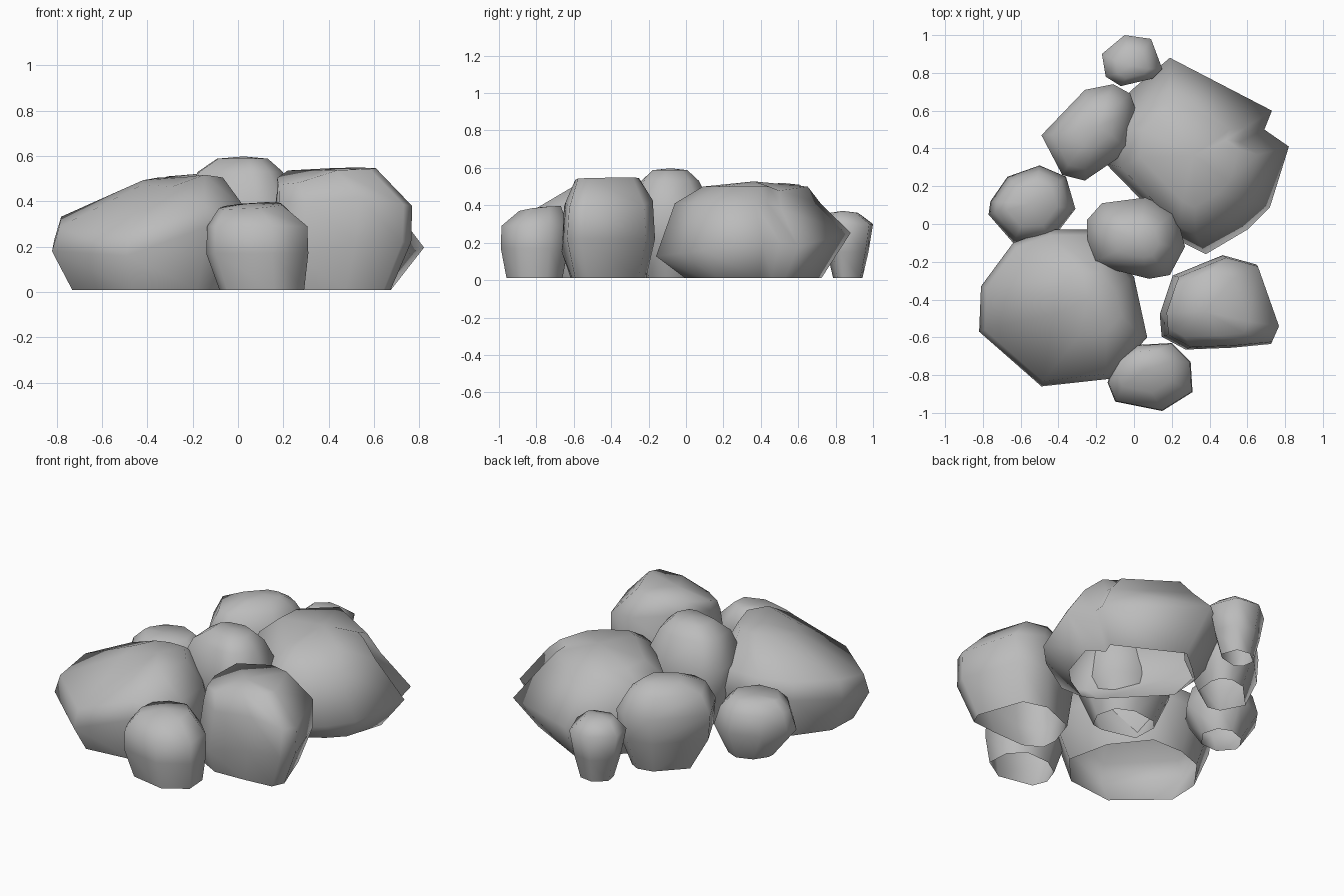
import bpy
import bmesh
from mathutils import Vector

# Remove the default cube only
default_cube = bpy.data.objects.get("Cube")
if default_cube:
    bpy.data.objects.remove(default_cube, do_unlink=True)

# Single stone colour
stone = bpy.data.materials.new("stone_grey")
stone.use_nodes = True
stone_colour = (0.5, 0.5, 0.5, 1.0)
stone.diffuse_color = stone_colour
shader = next(node for node in stone.node_tree.nodes if node.type == "BSDF_PRINCIPLED")
shader.inputs["Base Color"].default_value = stone_colour
shader.inputs["Roughness"].default_value = 0.9

GROUND = 0.01


def add_ring(mesh, outline, centre, scale, height, shift=(0, 0), tilt=(0, 0)):
    """One section of a boulder, scaled about its centre; corners may be lifted."""
    ring = []
    for point in outline:
        offset = (point.xy - centre) * scale
        spot = centre + offset + Vector(shift)
        lift = offset.dot(Vector(tilt))
        if height > GROUND:
            lift += point.z * scale
        ring.append(mesh.verts.new((spot.x, spot.y, height + lift)))
    return ring


def bridge(mesh, lower, upper):
    """Wall of faces between two neighbouring sections."""
    count = len(lower)
    for i in range(count):
        j = (i + 1) % count
        mesh.faces.new((lower[i], lower[j], upper[j], upper[i]))


def build_boulder(name, outline, sections, dome=0.01):
    """Loft a faceted stone from its plan outline, leaving the underside open."""
    points = [Vector(point).to_3d() for point in outline]
    low = Vector((min(p.x for p in points), min(p.y for p in points)))
    high = Vector((max(p.x for p in points), max(p.y for p in points)))
    centre = (low + high) / 2

    mesh = bmesh.new()
    rings = [add_ring(mesh, points, centre, *section) for section in sections]
    for lower, upper in zip(rings, rings[1:]):
        bridge(mesh, lower, upper)

    # Slightly domed crown
    crown = rings[-1]
    middle = sum((vert.co for vert in crown), Vector()) / len(crown)
    peak = mesh.verts.new(middle + Vector((0, 0, dome)))
    for i, vert in enumerate(crown):
        mesh.faces.new((vert, crown[(i + 1) % len(crown)], peak))

    bmesh.ops.recalc_face_normals(mesh, faces=mesh.faces)
    if sum(face.normal.z * face.calc_area() for face in mesh.faces) < 0:
        bmesh.ops.reverse_faces(mesh, faces=mesh.faces)
    for face in mesh.faces:
        face.smooth = True

    data = bpy.data.meshes.new(name)
    mesh.to_mesh(data)
    mesh.free()
    data.materials.append(stone)
    boulder = bpy.data.objects.new(name, data)
    bpy.context.collection.objects.link(boulder)
    return boulder


# Large stones: sections are (scale, height, shift, tilt)
build_boulder(
    "large_front_boulder",
    [(-.45, -.03), (-.2, -.03), (0, -.28, -.04), (.07, -.6), (-.13, -.82, .03),
     (-.49, -.86, -.1), (-.82, -.57, -.08), (-.81, -.33, -.03), (-.64, -.1)],
    [(.8, GROUND), (1, .26), (.93, .36), (.4, .505, (.13, .02))])

build_boulder(
    "large_back_boulder",
    [(.19, .88), (.73, .6, -.04), (.69, .5), (.82, .41), (.72, .09), (.6, -.03),
     (.38, -.16), (.26, -.1), (-.15, .32), (-.13, .6), (0, .72)],
    [(.7, GROUND), (1, .19, (0, 0), (0, .12)), (.75, .41, (-.04, -.03)),
     (.54, .5, (-.04, .01))], dome=.03)

build_boulder(
    "front_side_boulder",
    [(.47, -.16), (.65, -.21), (.77, -.55), (.73, -.64), (.52, -.66), (.27, -.67, -.07),
     (.14, -.6, -.08), (.13, -.48, -.04), (.2, -.27)],
    [(.79, GROUND, (-.03, 0)), (.98, .22), (.93, .43, (.02, 0), (-.17, 0)),
     (.68, .54, (-.06, -.01), (.04, .03))], dome=.015)

# Middle stones
build_boulder(
    "centre_boulder",
    [(.06, .14), (-.17, .11), (-.25, .02), (-.24, -.21), (.08, -.29),
     (.19, -.27), (.27, -.12), (.22, .07)],
    [(.63, GROUND), (.95, .21), (1, .38), (.72, .53, (0, -.01)),
     (.43, .588, (.01, -.01))])

build_boulder(
    "back_side_boulder",
    [(-.11, .74), (-.26, .71), (-.49, .47), (-.38, .26), (-.26, .23),
     (-.01, .4), (.01, .6), (-.02, .69)],
    [(.62, GROUND, (.02, .02)), (.95, .2), (1, .35), (.77, .46),
     (.4, .51, (.03, .02))])

# Small stones
build_boulder(
    "small_front_boulder",
    [(.02, -.64), (.2, -.63), (.3, -.73), (.31, -.89), (.15, -.99),
     (-.1, -.94), (-.14, -.84), (-.1, -.72)],
    [(.83, GROUND, (.02, 0)), (1, .17), (.98, .29), (.62, .38, (-.03, .03), (.06, .11))])

build_boulder(
    "small_side_boulder",
    [(-.5, .31), (-.36, .25), (-.31, .08), (-.44, -.09), (-.64, -.1),
     (-.77, .05), (-.76, .12), (-.67, .25)],
    [(.54, GROUND, (.02, .02)), (1, .18), (.85, .29), (.58, .35)], dome=0)

build_boulder(
    "small_back_boulder",
    [(-.05, 1), (.09, .98), (.15, .82), (.1, .77), (-.07, .73),
     (-.15, .78), (-.17, .9)],
    [(.58, GROUND), (.82, .15), (1, .3), (.55, .36, (0, -.02))])
